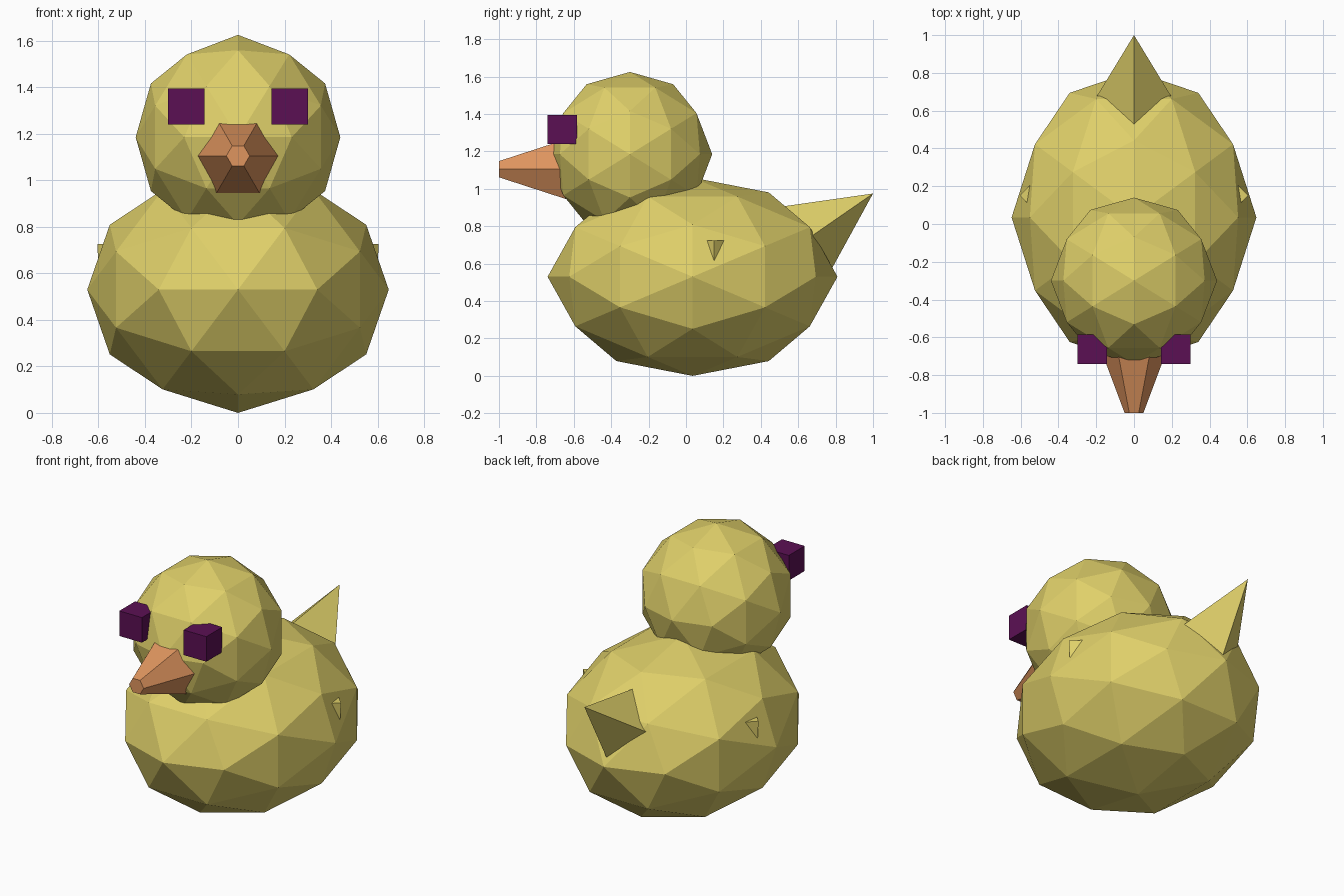
import bpy, bmesh, math
from mathutils import Matrix, Vector

cube = bpy.data.objects.get("Cube")
if cube:
    bpy.data.objects.remove(cube, do_unlink=True)


def material(name, rgb):
    mat = bpy.data.materials.new(name)
    mat.use_nodes = True
    mat.diffuse_color = (*rgb, 1)
    mat.node_tree.nodes["Principled BSDF"].inputs["Base Color"].default_value = (*rgb, 1)
    return mat


yellow = material("soft yellow", (0.74, 0.63, 0.143))
orange = material("beak orange", (0.74, 0.30, 0.113))
purple = material("dark purple", (0.105, 0.005, 0.088))


def add_part(name, bm, mat):
    bmesh.ops.recalc_face_normals(bm, faces=bm.faces)
    mesh = bpy.data.meshes.new(name)
    bm.to_mesh(mesh)
    bm.free()
    mesh.materials.append(mat)
    obj = bpy.data.objects.new(name, mesh)
    bpy.context.collection.objects.link(obj)
    return obj


# Faceted ball turned so that an edge midpoint lies on every axis
GOLDEN = (1 + math.sqrt(5)) / 2
TURN = Matrix.Rotation(math.pi / 2, 4, "Z") @ Matrix.Rotation(-math.atan(1 / GOLDEN), 4, "Y")


def faceted_ball(name, centre, radii, mat):
    bm = bmesh.new()
    place = Matrix.Translation(centre) @ Matrix.Diagonal((*radii, 1))
    bmesh.ops.create_icosphere(bm, subdivisions=2, radius=1, matrix=place @ TURN)
    return add_part(name, bm, mat)


# Tapered spike from base to tip; u and v are the directions across its base
def spike(name, sides, base, tip, r_base, r_tip, u, v, mat):
    base, tip = Vector(base), Vector(tip)
    frame = Matrix((u, v, tip - base)).transposed().to_4x4()
    frame.translation = (base + tip) / 2
    bm = bmesh.new()
    bmesh.ops.create_cone(bm, cap_ends=True, segments=sides, radius1=r_base,
                          radius2=r_tip, depth=1, matrix=frame)
    bmesh.ops.remove_doubles(bm, verts=bm.verts, dist=0.0001)
    return add_part(name, bm, mat)


# Body and head
faceted_ball("body", (0, 0.035, 0.53), (0.648, 0.775, 0.53), yellow)
faceted_ball("head", (0, -0.3, 1.185), (0.44, 0.44, 0.44), yellow)

# Six-sided beak
spike("beak", 6, (0, -0.6, 1.105), (0, -1, 1.105), 0.2, 0.05,
      (0, 0, 1), (1, 0, 0), orange)

# Four-sided tail, tilted upward
tilt = math.radians(34.7)
along = Vector((0, math.cos(tilt), math.sin(tilt)))
across = Vector((0, -math.sin(tilt), math.cos(tilt)))
tail_tip = Vector((0, 1, 0.975))
spike("tail", 4, tail_tip - along * 0.6, tail_tip, 0.3, 0, (1, 0, 0), across, yellow)

# Eyes and the wing tips that just break through the body
for side, s in (("left", 1), ("right", -1)):
    bm = bmesh.new()
    bmesh.ops.create_cube(bm, size=0.156, matrix=Matrix.Translation((s * 0.222, -0.662, 1.317)))
    add_part(side + "_eye", bm, purple)
    spike(side + "_wing", 4, (s * 0.405, 0.15, 0.725), (s * 0.59, 0.15, 0.45), 0.2, 0,
          (1, 0, 0), (0, 1, 0), yellow)
